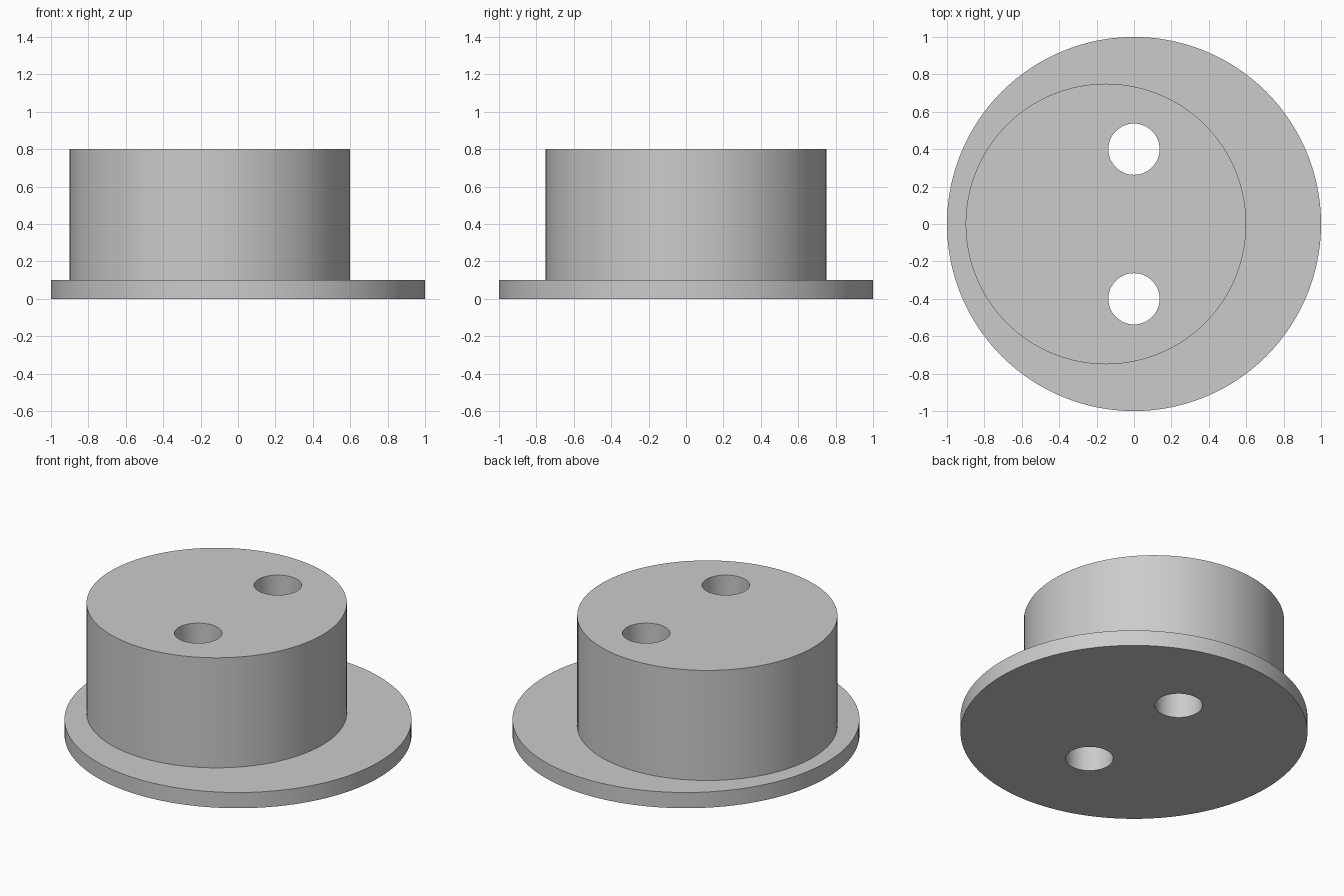
import bpy

if "Cube" in bpy.data.objects:
    bpy.data.objects.remove(bpy.data.objects["Cube"], do_unlink=True)

# Single plain grey material
GREY = (0.6, 0.6, 0.6, 1.0)
grey = bpy.data.materials.new("plain_grey")
grey.use_nodes = True
grey.diffuse_color = GREY
grey.node_tree.nodes["Principled BSDF"].inputs["Base Color"].default_value = GREY

HEIGHT = 0.8
FLANGE_TOP = 0.1


def cylinder(name, x, y, radius, bottom, top, sides=128):
    bpy.ops.mesh.primitive_cylinder_add(
        vertices=sides, radius=radius, depth=top - bottom,
        location=(x, y, (bottom + top) / 2))
    obj = bpy.context.object
    obj.name = obj.data.name = name
    obj.data.materials.append(grey)
    return obj


def combine(target, tool, operation):
    """Apply a boolean to the target and discard the tool."""
    tool.hide_render = True
    mod = target.modifiers.new(operation.lower(), 'BOOLEAN')
    mod.operation = operation
    mod.solver = 'EXACT'
    mod.object = tool
    bpy.context.view_layer.objects.active = target
    bpy.ops.object.modifier_apply(modifier=mod.name)
    bpy.data.objects.remove(tool, do_unlink=True)


# Round flange with the offset boss joined on top
body = cylinder("flanged_boss", 0, 0, 1.0, 0, FLANGE_TOP)
boss = cylinder("boss", -0.15, 0, 0.75, FLANGE_TOP / 2, HEIGHT)
combine(body, boss, 'UNION')

# Two through holes
for side in (-1, 1):
    drill = cylinder("hole_cutter", 0, side * 0.4, 0.137, -0.1, HEIGHT + 0.1, 64)
    combine(body, drill, 'DIFFERENCE')

# Smooth walls, crisp rims
bpy.ops.object.select_all(action='DESELECT')
body.select_set(True)
bpy.context.view_layer.objects.active = body
bpy.ops.object.shade_smooth_by_angle()
